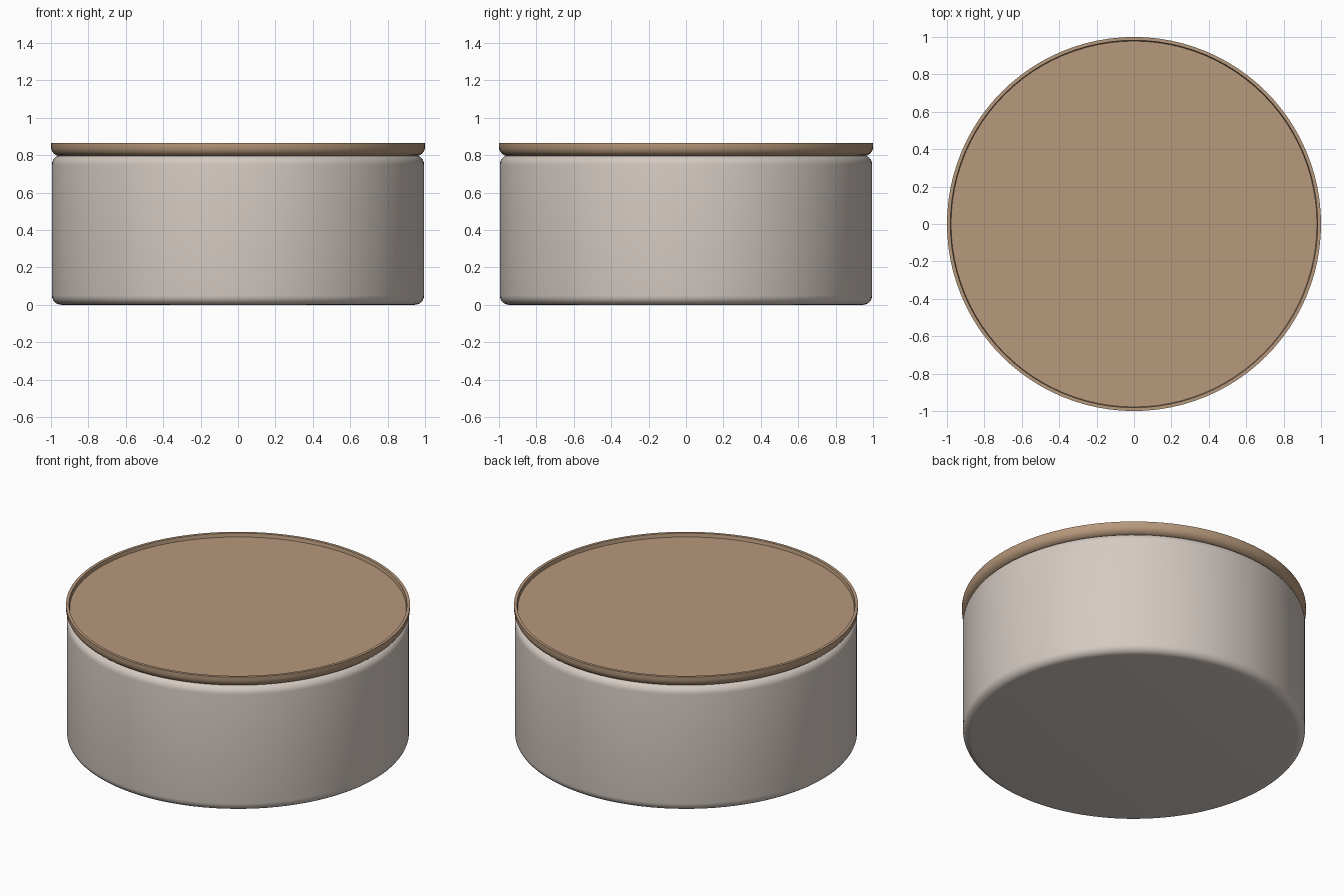
import bpy, bmesh, math

cube = bpy.data.objects.get("Cube")
if cube:
    bpy.data.objects.remove(cube)

SEGMENTS = 96


def material(name, color):
    mat = bpy.data.materials.new(name)
    mat.use_nodes = True
    mat.diffuse_color = color
    bsdf = mat.node_tree.nodes["Principled BSDF"]
    bsdf.inputs["Base Color"].default_value = color
    bsdf.inputs["Roughness"].default_value = 0.6
    return mat


def arc(r, z, radius, start, end, steps=6):
    """Rounded corner of a profile, centred on (r, z), angles in degrees."""
    angles = [math.radians(start + (end - start) * i / steps) for i in range(steps + 1)]
    return [(r + radius * math.cos(a), z + radius * math.sin(a)) for a in angles]


def lathe(name, profile, mat):
    """Spin a profile around z; its open ends are closed with flat discs."""
    bm = bmesh.new()
    rings = []
    for r, z in profile:
        ring = []
        for i in range(SEGMENTS):
            a = math.tau * i / SEGMENTS
            ring.append(bm.verts.new((r * math.cos(a), r * math.sin(a), z)))
        rings.append(ring)
    for low, high in zip(rings, rings[1:]):
        for i in range(SEGMENTS):
            j = (i + 1) % SEGMENTS
            bm.faces.new((low[i], low[j], high[j], high[i]))
    bm.faces.new(rings[0][::-1])
    bm.faces.new(rings[-1])
    mesh = bpy.data.meshes.new(name)
    bm.to_mesh(mesh)
    bm.free()
    mesh.materials.append(mat)
    obj = bpy.data.objects.new(name, mesh)
    bpy.context.collection.objects.link(obj)
    bpy.ops.object.select_all(action="DESELECT")
    obj.select_set(True)
    bpy.context.view_layer.objects.active = obj
    bpy.ops.object.shade_smooth_by_angle(angle=math.radians(35))
    return obj


stone = material("warm grey", (0.66, 0.59, 0.54, 1))
tan = material("tan", (0.47, 0.315, 0.20, 1))

# Drum body with rounded bottom and top edges
lathe("body", arc(0.945, 0.05, 0.05, -90, 0) + arc(0.945, 0.75, 0.05, 0, 90), stone)

# Tray lid: rounded underside, thin raised rim, recessed floor
lathe("tray_lid",
      arc(0.95, 0.845, 0.05, -90, 0) + [(1.0, 0.865), (0.982, 0.865), (0.978, 0.842)],
      tan)
